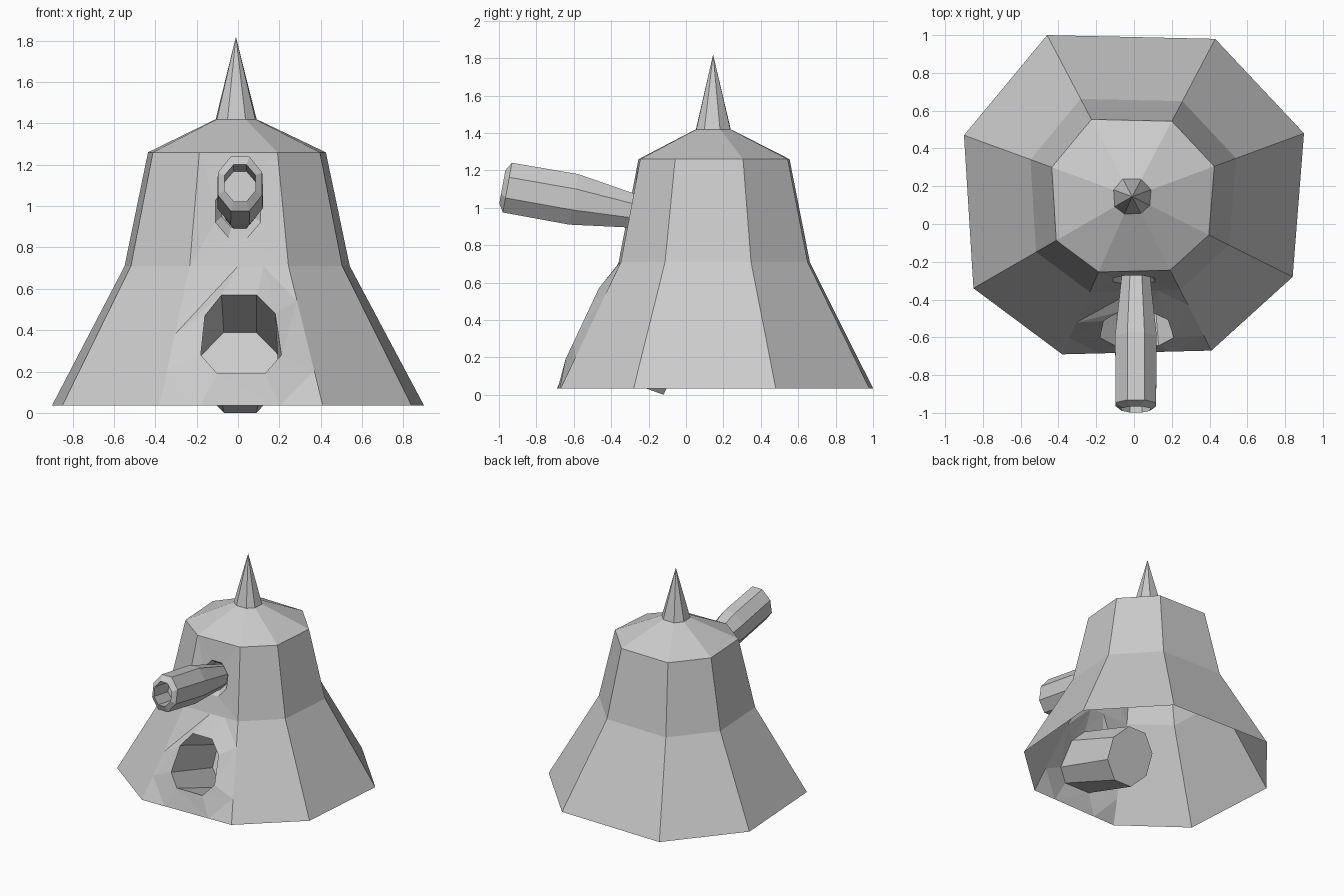
import bpy, bmesh
from math import cos, sin, radians
from mathutils import Vector

cube = bpy.data.objects.get("Cube")
if cube:
    bpy.data.objects.remove(cube)

GREY = (0.6, 0.6, 0.6, 1)
grey = bpy.data.materials.new("plain_grey")
grey.use_nodes = True
grey.diffuse_color = GREY
grey.node_tree.nodes["Principled BSDF"].inputs["Base Color"].default_value = GREY


def build(name, faces):
    """Make a flat shaded object from polygons given as point lists."""
    bm = bmesh.new()
    for face in faces:
        bm.faces.new([bm.verts.new(p) for p in face])
    bmesh.ops.remove_doubles(bm, verts=bm.verts, dist=0.0005)
    bmesh.ops.recalc_face_normals(bm, faces=bm.faces)
    mesh = bpy.data.meshes.new(name)
    bm.to_mesh(mesh)
    bm.free()
    mesh.materials.append(grey)
    obj = bpy.data.objects.new(name, mesh)
    bpy.context.collection.objects.link(obj)
    return obj


def bridge(a, b, skip=()):
    n = len(a)
    return [[a[i], a[(i + 1) % n], b[(i + 1) % n], b[i]]
            for i in range(n) if i not in skip]


def octagon(x, y, z, rx, rz, up):
    """Upright octagon, clockwise from its top left corner seen from the front."""
    up = Vector((0, *up)).normalized()
    points = []
    for i in range(8):
        a = radians(112.5 - 45 * i)
        k = 1 / cos(radians(22.5))
        points.append(Vector((x + k * rx * cos(a), y, z)) + up * (k * rz * sin(a)))
    return points


# Slightly irregular eight-sided plan, scaled about the tower axis per level
AXIS = Vector((-0.01, 0.145))
PLAN = [Vector(p) for p in ((-.46, 1), (.43, .98), (.9, .48), (.84, -.28),
                            (.41, -.67), (-.38, -.69), (-.85, -.34), (-.9, .47))]


def level(scale, z):
    return [Vector((*(AXIS + (p - AXIS) * scale), z)) for p in PLAN]


base, waist = level(1, 0.035), level(0.605, 0.71)
eaves, crown = level(0.478, 1.26), level(0.11, 1.42)
FRONT = 4
body = bridge(base, waist, [FRONT]) + bridge(waist, eaves, [FRONT])

# Upper front wall with an octagonal gun port and its shallow recess
LEAN = (0.18, 0.98)
port = octagon(0, -0.296, 0.975, 0.11, 0.13, LEAN)
socket = octagon(0, -0.25, 0.985, 0.078, 0.09, LEAN)
corners = [eaves[5], eaves[4], waist[4], waist[5]]
for i in range(4):
    body.append([corners[i], port[2 * i - 1], port[2 * i]])
    body.append([corners[i], corners[(i + 1) % 4], port[2 * i + 1], port[2 * i]])
body += bridge(port, socket)

# Lower front wall: raised rim around the entrance, faceted out to the wall edges
corners = [waist[5], waist[4], base[4], base[5]]
SPLITS = ((.49, .75), (.25, .75), (.26, .75), (.49, .27))
edge_points = []
for i, pair in enumerate(SPLITS):
    for t in pair:
        edge_points.append(corners[i].lerp(corners[(i + 1) % 4], t))
RIM = ((-.08, .57), (.09, .57), (.18, .48), (.21, .28),
       (.13, .19), (-.1, .19), (-.18, .28), (-.16, .47))
rim = [Vector((x, -0.4 - 0.47 * (0.71 - z), z)) for x, z in RIM]
# keep the left edge points in running order
edge_points[6:] = [corners[3].lerp(corners[0], t) for t in (.26, .51)]
for i in range(4):
    body.append([corners[i], edge_points[2 * i - 1], edge_points[2 * i]])
for quad in bridge(edge_points, rim):
    body += [[quad[0], quad[1], quad[2]], [quad[0], quad[2], quad[3]]]

# Entrance tunnel sloping down to a closed end inside the hollow tower
tunnel_end = octagon(0.01, -0.035, 0.195, 0.19, 0.212, (0.4, 0.92))
body += bridge(rim, tunnel_end) + [tunnel_end]
build("tower_body", body)

# Roof and spire
build("roof", bridge(eaves, crown))
tip = Vector((*AXIS, 1.82))
build("spire", [[crown[i - 1], crown[i], tip] for i in range(8)] + [crown])

# Gun barrel with bevelled muzzle and a shallow bore
STATIONS = ((-.22, .97, .07, .085), (-.28, .983, .075, .09), (-.6, 1.045, .11, .137),
            (-.955, 1.108, .107, .135), (-.982, 1.112, .075, .09), (-.8, 1.08, .075, .09))
rings = [octagon(0.01, y, z, rx, rz, LEAN) for y, z, rx, rz in STATIONS]
barrel = [rings[0], rings[-1]]
for a, b in zip(rings, rings[1:]):
    barrel += bridge(a, b)
build("gun_barrel", barrel)
